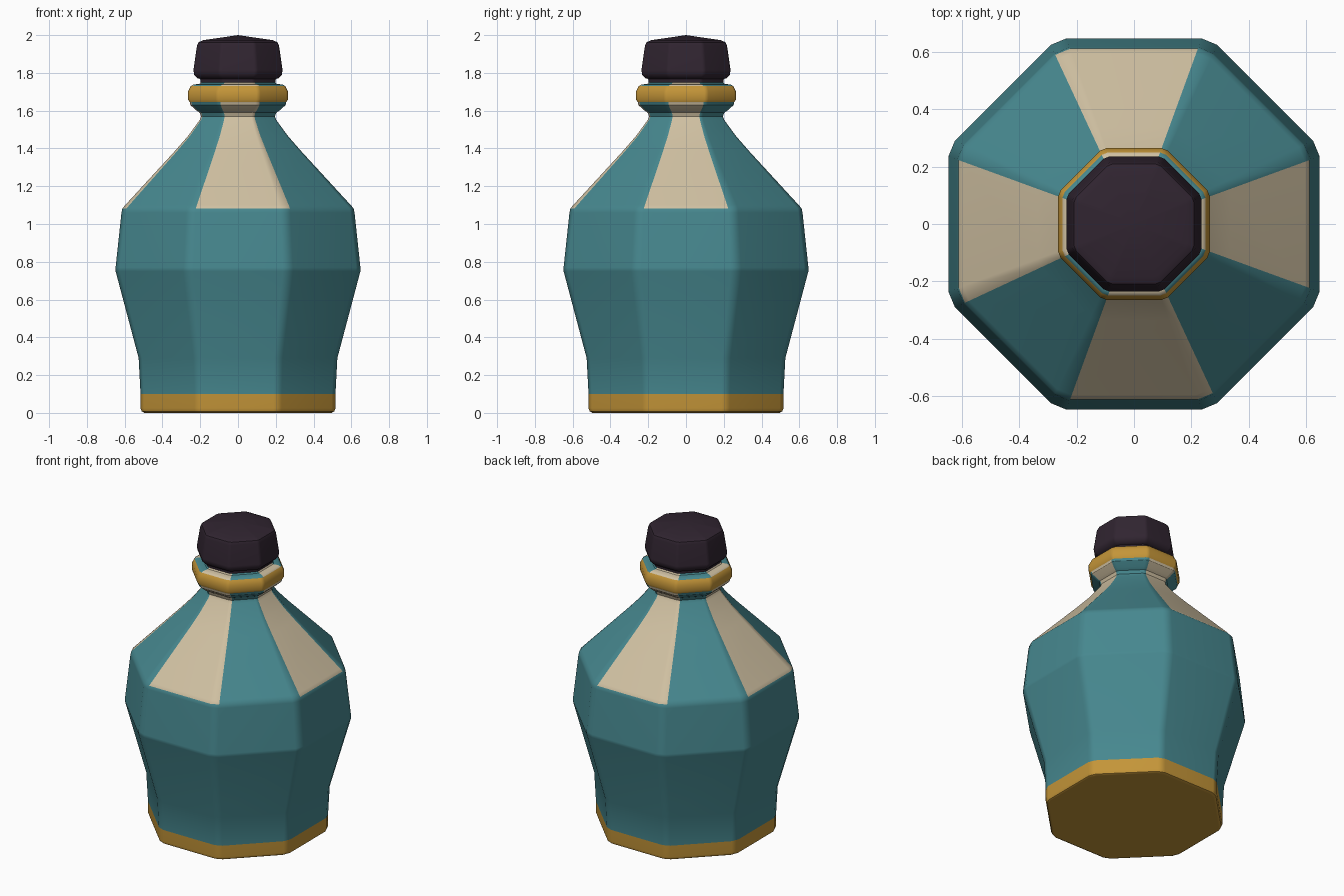
import bpy, bmesh, math

if "Cube" in bpy.data.objects:
    bpy.data.objects.remove(bpy.data.objects["Cube"])

def material(name, rgb):
    m = bpy.data.materials.new(name)
    m.diffuse_color = (*rgb, 1.0)
    m.use_nodes = True
    m.node_tree.nodes["Principled BSDF"].inputs["Base Color"].default_value = m.diffuse_color
    return m

TEAL = material("teal glaze", (0.062, 0.245, 0.275))
CREAM = material("cream panel", (0.63, 0.53, 0.36))
GOLD = material("gold trim", (0.55, 0.30, 0.04))
DARK = material("dark stopper", (0.030, 0.018, 0.030))

def octagon_ring(bm, r, z):
    """Octagon with flats facing the axes and narrow bevelled corners."""
    verts = []
    half = r * math.tan(math.pi / 8) - 0.05 * r
    for k in range(8):
        a = k * math.pi / 4
        for s in (-half, half):
            verts.append(bm.verts.new((r * math.cos(a) - s * math.sin(a),
                                       r * math.sin(a) + s * math.cos(a), z)))
    return verts

def lathe(name, profile, mats, rule, tip=None):
    """Skin octagonal rings; rule(z, side) picks the colour.
    Even sides are flats, odd sides are corner bevels."""
    bm = bmesh.new()
    rings = [octagon_ring(bm, r, z) for r, z in profile]
    n = len(rings[0])
    for (lo, hi), (p, q) in zip(zip(rings, rings[1:]), zip(profile, profile[1:])):
        for i in range(n):
            j = (i + 1) % n
            f = bm.faces.new((lo[i], lo[j], hi[j], hi[i]))
            f.material_index = rule((p[1] + q[1]) / 2, i)
    base = bm.faces.new(rings[0][::-1])
    base.material_index = rule(profile[0][1], 0)
    if tip is None:
        bm.faces.new(rings[-1])
    else:
        top = bm.verts.new((0, 0, tip))
        for i in range(n):
            bm.faces.new((rings[-1][i], rings[-1][(i + 1) % n], top))
    me = bpy.data.meshes.new(name)
    bm.to_mesh(me)
    bm.free()
    for m in mats:
        me.materials.append(m)
    ob = bpy.data.objects.new(name, me)
    bpy.context.collection.objects.link(ob)
    bpy.ops.object.select_all(action='DESELECT')
    ob.select_set(True)
    bpy.context.view_layer.objects.active = ob
    bpy.ops.object.shade_smooth_by_angle(angle=math.radians(35))
    w = ob.modifiers.new("soft bevels", 'WEIGHTED_NORMAL')
    w.keep_sharp = True
    return ob

# Bottle body: gold foot, teal belly, cream shoulder panels, gold neck band
CREAM_SIDES = {0, 4, 8, 12, 5, 9, 13}

def body_colour(z, side):
    if z < 0.10 or 1.645 < z < 1.73:
        return 2
    if z > 1.09 and side in CREAM_SIDES:
        return 1
    return 0

body = [(0.495, 0.0), (0.510, 0.008), (0.516, 0.025), (0.516, 0.10),
        (0.526, 0.29), (0.648, 0.75), (0.648, 0.77),
        (0.617, 1.06), (0.612, 1.083), (0.597, 1.10),
        (0.335, 1.385), (0.265, 1.465), (0.203, 1.55), (0.195, 1.57),
        (0.203, 1.59), (0.222, 1.602), (0.252, 1.63), (0.255, 1.645),
        (0.265, 1.66), (0.265, 1.70), (0.250, 1.73), (0.235, 1.739),
        (0.205, 1.741), (0.19, 1.76)]
lathe("bottle_body", body, (TEAL, CREAM, GOLD), body_colour)

# Stopper: short plug, flared head, shallow pointed top
stopper = [(0.198, 1.738), (0.200, 1.768), (0.215, 1.772), (0.232, 1.79),
           (0.236, 1.815), (0.217, 1.945), (0.209, 1.962), (0.185, 1.973)]
lathe("stopper", stopper, (DARK,), lambda z, side: 0, tip=2.0)
